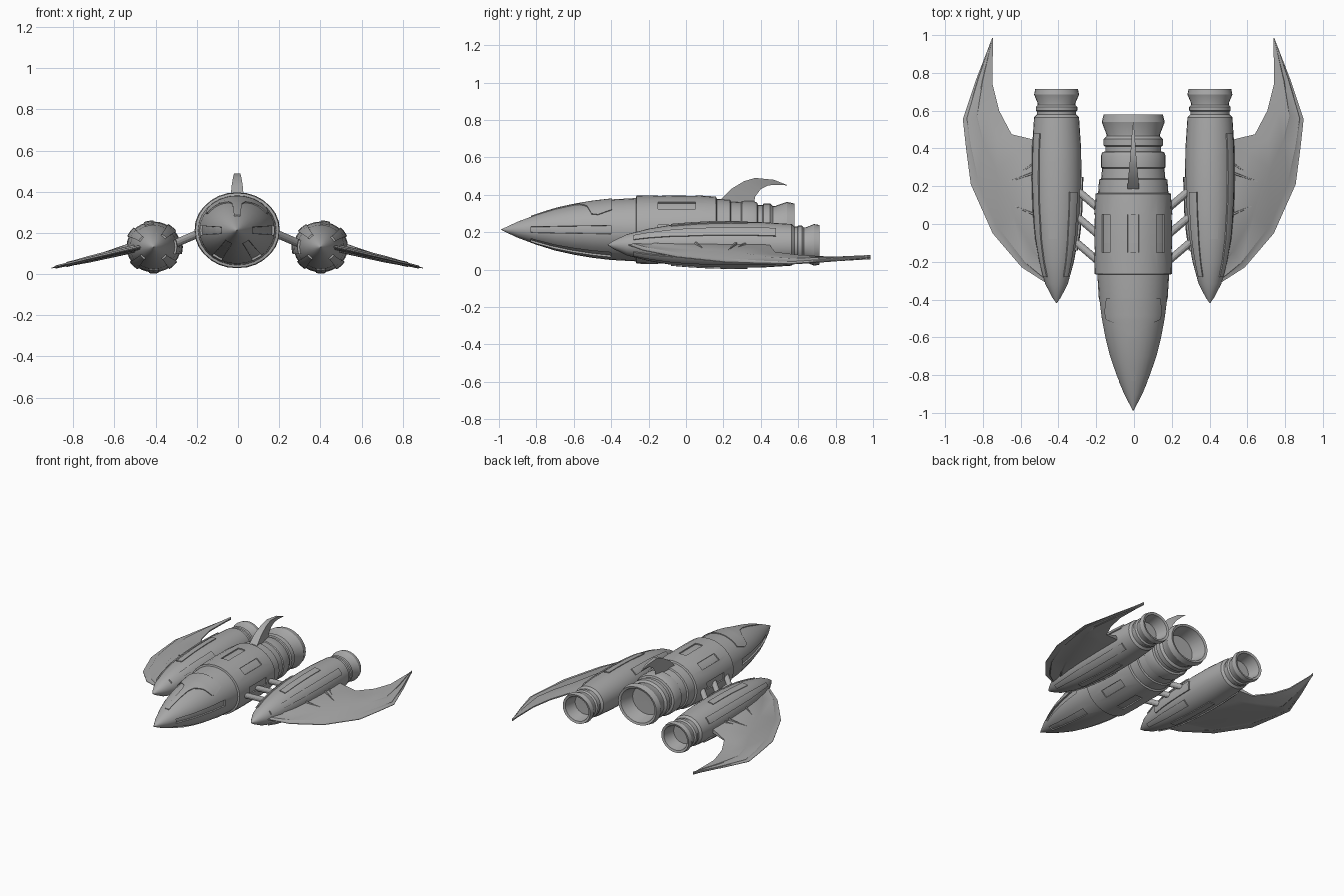
import bpy, bmesh, math
from mathutils import Vector

cube = bpy.data.objects.get("Cube")
if cube:
    bpy.data.objects.remove(cube)

hull = bpy.data.materials.new("hull_grey")
hull.use_nodes = True
grey = (0.40, 0.40, 0.40, 1)
hull.diffuse_color = grey
hull.node_tree.nodes["Principled BSDF"].inputs["Base Color"].default_value = grey

SHIFT = -0.004
SEGS = 28


def make(name, bm, smooth=True):
    bmesh.ops.remove_doubles(bm, verts=bm.verts, dist=1e-5)
    bmesh.ops.recalc_face_normals(bm, faces=bm.faces)
    me = bpy.data.meshes.new(name)
    bm.to_mesh(me)
    bm.free()
    ob = bpy.data.objects.new(name, me)
    bpy.context.collection.objects.link(ob)
    ob.location.x = SHIFT
    me.materials.append(hull)
    if smooth:
        bpy.ops.object.select_all(action='DESELECT')
        ob.select_set(True)
        bpy.context.view_layer.objects.active = ob
        bpy.ops.object.shade_smooth_by_angle(angle=math.radians(28))
    return ob


def loft(bm, rings):
    """Join closed rings of equal length and cap both ends."""
    rows = [[bm.verts.new(p) for p in ring] for ring in rings]
    n = len(rows[0])
    for a, b in zip(rows, rows[1:]):
        for i in range(n):
            bm.faces.new((a[i], a[(i + 1) % n], b[(i + 1) % n], b[i]))
    bm.faces.new(rows[0])
    bm.faces.new(rows[-1])


class Body:
    """A pod turned around the y axis, slightly squashed in height."""

    def __init__(self, profile, cx, cz, squash, side=1):
        self.profile, self.cx, self.cz, self.squash, self.side = profile, cx, cz, squash, side

    def point(self, y, r, a):
        return (self.side * (self.cx + r * math.cos(a)), y, self.cz + self.squash * r * math.sin(a))

    def radius(self, y):
        for (y0, r0), (y1, r1) in zip(self.profile, self.profile[1:]):
            if y0 <= y <= y1 and y1 > y0:
                return r0 + (r1 - r0) * (y - y0) / (y1 - y0)
        return 0.1

    def build(self, name):
        bm = bmesh.new()
        loft(bm, [[self.point(y, max(r, 0.0005), math.tau * i / SEGS) for i in range(SEGS)]
                  for y, r in self.profile])
        return make(name, bm)

    def plate(self, bm, degrees, outline, low, high, across=6, steps=4):
        """Curved slab on the skin; outline lists (y, half width)."""
        rings = []
        for (y0, w0), (y1, w1) in zip(outline, outline[1:]):
            for k in range(steps + 1):
                t = k / steps
                y, w = y0 + (y1 - y0) * t, w0 + (w1 - w0) * t
                r = self.radius(y)
                half = min(w / r, 1.25)
                angles = [math.radians(degrees) + half * (2 * i / across - 1) for i in range(across + 1)]
                if rings and k == 0:
                    continue
                rings.append([self.point(y, r + high, a) for a in angles] +
                             [self.point(y, r + low, a) for a in reversed(angles)])
        loft(bm, rings)


# Main fuselage with ringed engine and hollow nozzle
fuselage = Body([(-0.99, 0), (-0.95, .022), (-0.9, .048), (-0.8, .09), (-0.7, .125), (-0.6, .15),
                 (-0.5, .169), (-0.4, .182), (-0.268, .19), (-0.265, .204), (-0.1, .208), (0.05, .207),
                 (0.16, .199), (0.165, .186), (0.235, .181), (0.24, .17), (0.295, .165), (0.30, .172),
                 (0.36, .172), (0.38, .164), (0.385, .148), (0.41, .148), (0.415, .157), (0.45, .157),
                 (0.465, .142), (0.475, .142), (0.54, .167), (0.58, .157), (0.575, .14), (0.47, .115),
                 (0.468, 0)], 0, 0.213, 0.89)
body = fuselage.build("fuselage")

# Recessed slots in nose and collar
bm = bmesh.new()
for deg in (0, 180, -57, -123):
    fuselage.plate(bm, deg, [(-0.83, .018), (-0.4, .026)], -0.012, 0.03)
for deg in range(0, 360, 45):
    fuselage.plate(bm, deg + 0.01, [(-0.15, .03), (0.05, .03)], -0.01, 0.03)
slots = make("slot_cutter", bm, False)
slots.hide_render = True
slots.hide_set(True)
cut = body.modifiers.new("slots", 'BOOLEAN')
cut.object = slots
cut.operation = 'DIFFERENCE'
cut.solver = 'EXACT'

# Canopy with its long nose spine
bm = bmesh.new()
fuselage.plate(bm, 90, [(-0.83, .014), (-0.62, .024), (-0.57, .04), (-0.53, .09), (-0.505, .165),
                        (-0.47, .178), (-0.395, .158)], -0.01, 0.006, 14, 3)
make("canopy", bm)

# Tail fin: blunt leading edge, sharp trailing edge
bm = bmesh.new()
fin = [((.17, .36), (.36, .34), .033), ((.24, .43), (.37, .39), .027), ((.31, .472), (.40, .43), .02),
       ((.37, .49), (.44, .45), .015), ((.47, .48), (.49, .453), .008), ((.54, .452), (.541, .45), .001)]
loft(bm, [[(-w, *lead), (w, *lead), (0, *trail)] for lead, trail, w in fin])
make("tail_fin", bm)


def wing_z(x):
    return 0.03 + (0.9 - x) * 0.235


# Outer and inner edge points of each wing station, with thickness scale at the inner edge
stations = [((.465, -.31), (.40, -.2), 1), ((.59, -.23), (.42, 0), 1), ((.744, -.05), (.45, .2), 1),
            ((.86, .21), (.50, .44), .8), ((.885, .40), (.644, .475), .2), ((.902, .554), (.71, .6), .2),
            ((.83, .77), (.745, .74), .2), ((.746, .987), (.743, .985), .1)]
section = [(0, .002), (.09, .005), (.11, .010), (.36, .012), (.39, .018), (.7, .02), (1, .022)]

pod_profile = [(-0.42, 0), (-0.39, .022), (-0.317, .06), (-0.2, .092), (-0.08, .114), (0.08, .128),
               (0.24, .132), (0.4, .13), (0.565, .119), (0.58, .104), (0.595, .104), (0.6, .11),
               (0.62, .11), (0.63, .1), (0.64, .1), (0.685, .119), (0.715, .113), (0.71, .096),
               (0.62, .078), (0.618, 0)]

for side, label in ((1, "left"), (-1, "right")):
    # Engine pod and its raised strips
    pod = Body(pod_profile, 0.406, 0.132, 0.935, side)
    pod.build(label + "_engine_pod")
    bm = bmesh.new()
    for deg in (80, -90):
        pod.plate(bm, deg, [(-0.08, .022), (0.33, .022)], -0.01, 0.006)
    for deg in (35, -45):
        pod.plate(bm, deg, [(-0.28, .014), (0, .024), (0.48, .026)], -0.01, 0.008)
    for deg in (132, -135):
        pod.plate(bm, deg, [(-0.28, .014), (-0.05, .024), (0.17, .026)], -0.01, 0.008)
    pod.plate(bm, 180, [(-0.14, .035), (0.25, .035)], -0.01, 0.01)
    make(label + "_pod_strips", bm)

    # Swept blade wing with stepped armour surface
    bm = bmesh.new()
    rings = []
    for (ox, oy), (ix, iy), scale in stations:
        upper, lower = [], []
        for f, h in section:
            x, y = ox + (ix - ox) * f, oy + (iy - oy) * f
            h *= 1 + (scale - 1) * max(f, 0.3 if scale < 0.5 else 0)
            upper.append((side * x, y, wing_z(x) + h))
            lower.append((side * x, y, wing_z(x) - h))
        rings.append(upper + lower[::-1])
    loft(bm, rings)
    make(label + "_wing", bm)

    # Small tapered ribs running out over the wing
    bm = bmesh.new()
    for (x0, y0), (x1, y1) in (((.5, .28), (.67, .22)), ((.5, .04), (.64, .1)), ((.5, .34), (.60, .27))):
        rings = []
        for x, y, w, h in ((x0, y0, .012, .034), (x1, y1, .004, .016)):
            z = wing_z(x)
            rings.append([(side * x, y - w, z), (side * x, y + w, z),
                          (side * x, y + w / 2, z + h), (side * x, y - w / 2, z + h)])
        loft(bm, rings)
    make(label + "_wing_ribs", bm, False)

    # Three struts between fuselage and pod
    bm = bmesh.new()
    for y in (0.07, -0.07, -0.21):
        a, b = Vector((side * 0.17, y, 0.205)), Vector((side * 0.31, y + 0.12, 0.145))
        axis = (b - a).normalized()
        u = axis.cross(Vector((0, 0, 1))).normalized()
        v = axis.cross(u)
        loft(bm, [[p + 0.02 * (u * math.cos(t) + v * math.sin(t))
                   for t in (math.tau * i / 12 for i in range(12))] for p in (a, b)])
    make(label + "_struts", bm)
